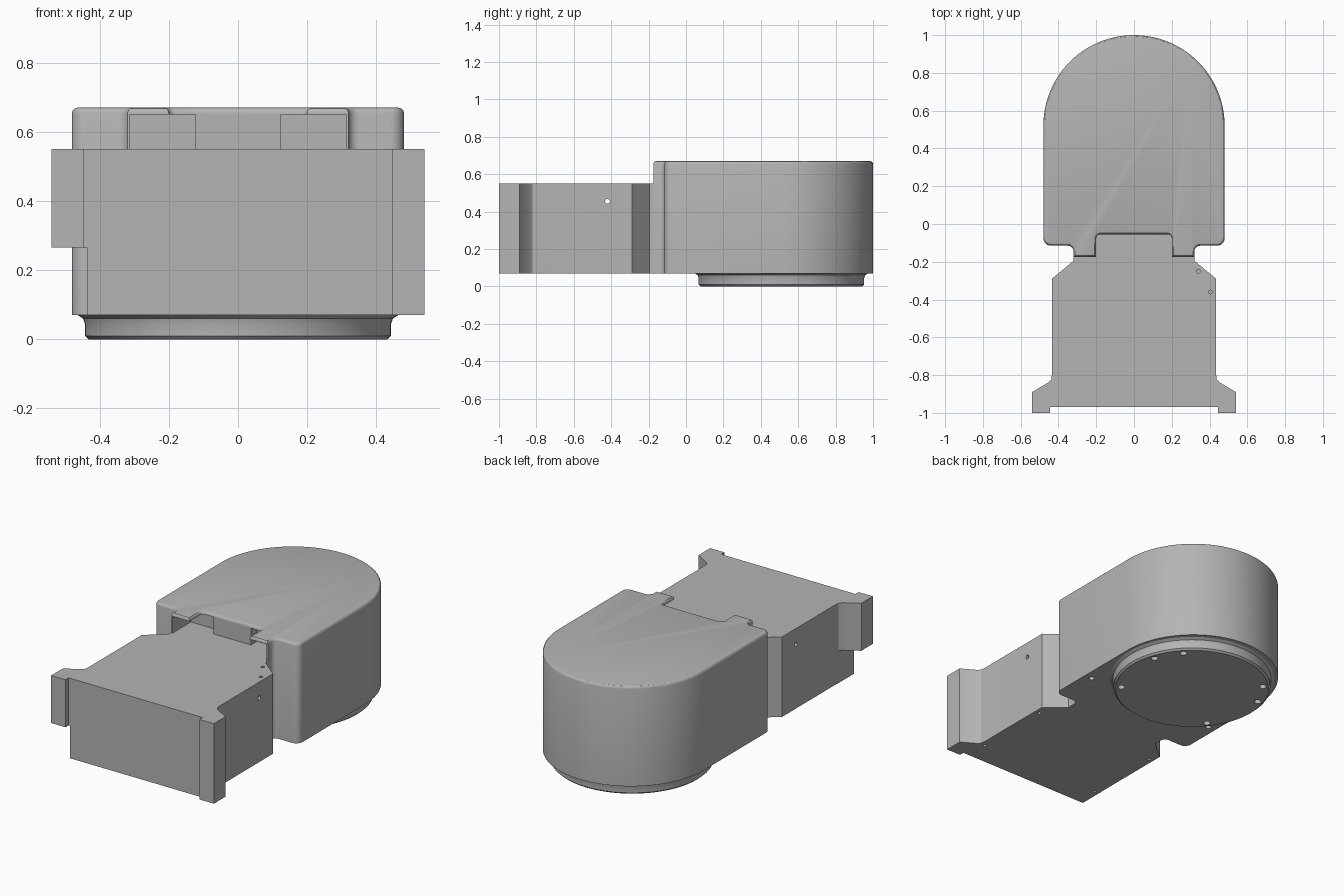
import bpy, bmesh, math
from mathutils import Matrix

if "Cube" in bpy.data.objects:
    bpy.data.objects.remove(bpy.data.objects["Cube"])

grey = bpy.data.materials.new("mid_grey")
grey.diffuse_color = (0.46, 0.46, 0.46, 1)
grey.use_nodes = True
grey.node_tree.nodes["Principled BSDF"].inputs["Base Color"].default_value = grey.diffuse_color


def arc(cx, cy, r, a0, a1, n):
    out = []
    for i in range(n + 1):
        a = math.radians(a0 + (a1 - a0) * i / n)
        out.append((cx + r * math.cos(a), cy + r * math.sin(a)))
    return out


def mirrored(half):
    """Close a right-hand outline with its mirror image."""
    return half + [(-x, y) for x, y in reversed(half) if x > 1e-4]


def make_object(name, bm):
    bmesh.ops.recalc_face_normals(bm, faces=bm.faces[:])
    mesh = bpy.data.meshes.new(name)
    bm.to_mesh(mesh)
    bm.free()
    mesh.materials.append(grey)
    ob = bpy.data.objects.new(name, mesh)
    bpy.context.collection.objects.link(ob)
    return ob


def prism(name, outline, z0, z1, round_top=0):
    bm = bmesh.new()
    base = bm.faces.new([bm.verts.new((x, y, z0)) for x, y in outline])
    res = bmesh.ops.extrude_face_region(bm, geom=[base], use_keep_orig=True)
    for v in res["geom"]:
        if isinstance(v, bmesh.types.BMVert):
            v.co.z = z1
    bmesh.ops.recalc_face_normals(bm, faces=bm.faces[:])
    if round_top:
        rim = [e for e in bm.edges if all(abs(v.co.z - z1) < 1e-5 for v in e.verts)]
        bmesh.ops.bevel(bm, geom=rim, offset=round_top, segments=3,
                        profile=0.5, affect='EDGES', clamp_overlap=False)
    return make_object(name, bm)


def add_box(bm, lo, hi):
    size = [b - a for a, b in zip(lo, hi)]
    mid = [(a + b) / 2 for a, b in zip(lo, hi)]
    bmesh.ops.create_cube(bm, size=1, matrix=Matrix.Translation(mid) @ Matrix.Diagonal((*size, 1)))


def add_drill(bm, centre, r, depth, axis='Z'):
    rot = Matrix.Rotation(math.pi / 2, 4, 'Y') if axis == 'X' else Matrix.Identity(4)
    bmesh.ops.create_cone(bm, cap_ends=True, segments=16, radius1=r, radius2=r, depth=depth,
                          matrix=Matrix.Translation(centre) @ rot)


def cut(ob, bm):
    cutter = make_object(ob.name + "_cutter", bm)
    cutter.hide_render = True
    mod = ob.modifiers.new("cut", 'BOOLEAN')
    mod.operation = 'DIFFERENCE'
    mod.solver = 'EXACT'
    mod.object = cutter
    bpy.context.view_layer.objects.active = ob
    bpy.ops.object.modifier_apply(modifier=mod.name)
    bpy.data.objects.remove(cutter)


def smooth(ob):
    bpy.ops.object.select_all(action='DESELECT')
    ob.select_set(True)
    bpy.context.view_layer.objects.active = ob
    bpy.ops.object.shade_smooth_by_angle(angle=math.radians(30))


# Round-backed housing with two front tabs beside a recess
half = arc(0, 0.52, 0.48, 90, 0, 28)
half += arc(0.44, -0.075, 0.04, 0, -90, 6)
half += arc(0.35, -0.145, 0.03, 90, 180, 6)
half += [(0.32, -0.175), (0.2, -0.175)]
half += arc(0.18, -0.075, 0.02, 0, 90, 5)
housing = prism("housing", mirrored(half), 0.07, 0.67, 0.016)

# Pockets under the tabs and screw holes in the housing underside
bm = bmesh.new()
for s in (-1, 1):
    xs = sorted((s * 0.125, s * 0.312))
    add_box(bm, (xs[0], -0.25, 0.55), (xs[1], 0.0, 0.65))
    add_drill(bm, (s * 0.43, 0.14, 0.07), 0.016, 0.08)
cut(housing, bm)
smooth(housing)

# Front block: narrow neck, straight sides, flared lugs at the front
half = [(0.2, -0.055), (0.2, -0.175), (0.32, -0.175), (0.32, -0.195), (0.435, -0.29),
        (0.435, -0.8), (0.438, -0.822), (0.452, -0.838), (0.54, -0.89), (0.54, -1.0),
        (0.445, -1.0), (0.445, -0.97)]
block = prism("front_block", mirrored(half), 0.07, 0.55)

# Shortened left lug, cross hole, top and bottom holes
bm = bmesh.new()
add_box(bm, (-0.7, -1.1, 0.0), (-0.4365, -0.75, 0.265))
cut(block, bm)
bm = bmesh.new()
add_drill(bm, (0, -0.42, 0.455), 0.013, 1.2, 'X')
for x, y in ((0.34, -0.25), (0.405, -0.36)):
    add_drill(bm, (x, y, 0.55), 0.01, 0.05)
for s in (-1, 1):
    for y in (-0.35, -0.83):
        add_drill(bm, (s * 0.405, y, 0.07), 0.01, 0.08)
cut(block, bm)
smooth(block)

# Round base disc with flared collar
bm = bmesh.new()
profile = [(0, 0), (0.432, 0), (0.443, 0.01), (0.443, 0.045), (0.448, 0.06),
           (0.464, 0.07), (0.464, 0.075), (0, 0.075)]
vs = [bm.verts.new((r, 0, z)) for r, z in profile]
es = [bm.edges.new(p) for p in zip(vs, vs[1:])]
bmesh.ops.spin(bm, geom=vs + es, cent=(0, 0, 0), axis=(0, 0, 1), angle=math.tau, steps=72)
bmesh.ops.remove_doubles(bm, verts=bm.verts[:], dist=1e-4)
bmesh.ops.translate(bm, verts=bm.verts[:], vec=(0, 0.51, 0))
disc = make_object("base_disc", bm)

# Screw holes around the disc rim
bm = bmesh.new()
for s in (-1, 1):
    for deg in (-38, 18, 43):
        a = math.radians(deg)
        add_drill(bm, (s * 0.4 * math.cos(a), 0.51 + 0.4 * math.sin(a), 0), 0.02, 0.08)
cut(disc, bm)
smooth(disc)
